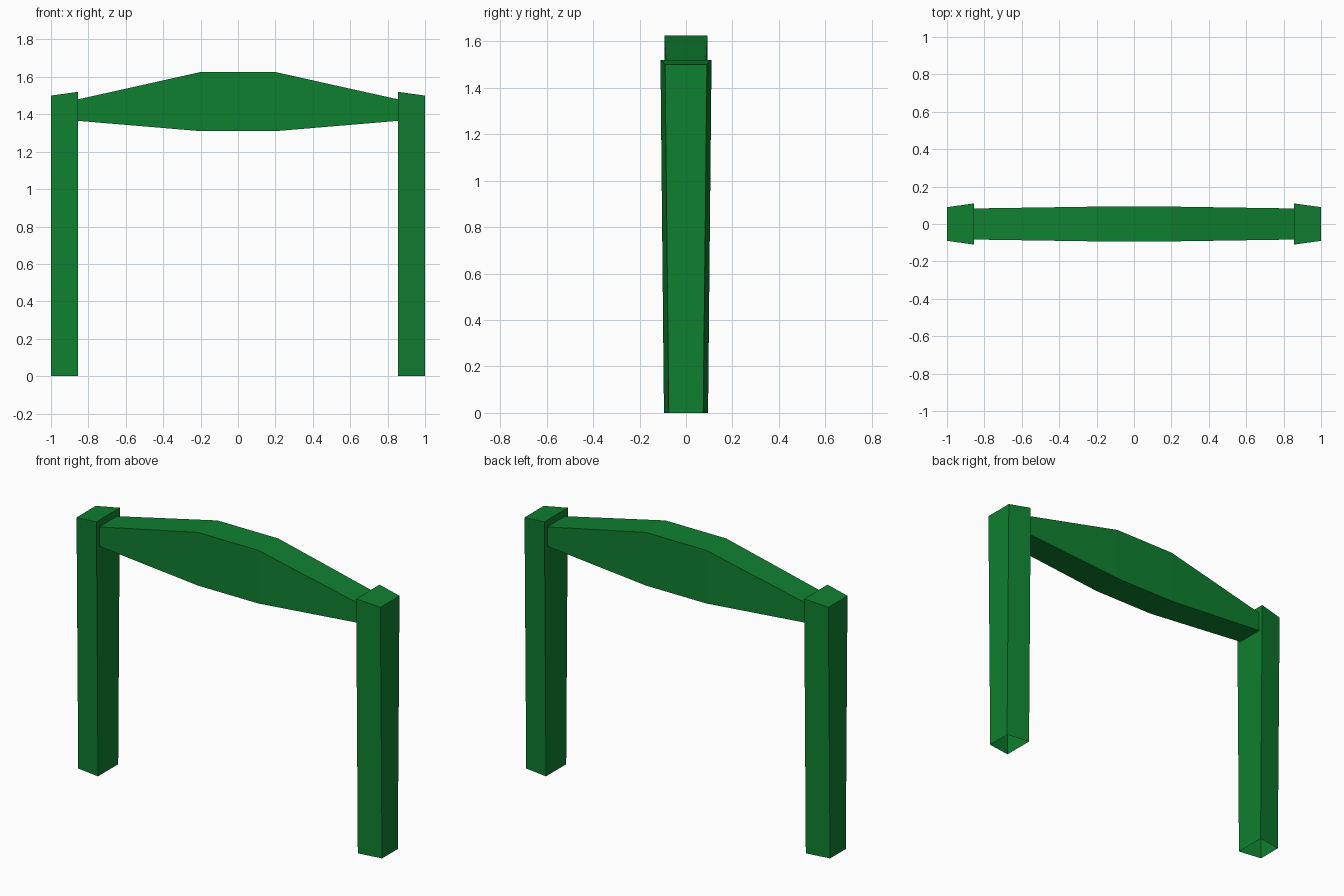
import bpy, bmesh

if "Cube" in bpy.data.objects:
    bpy.data.objects.remove(bpy.data.objects["Cube"])

green = bpy.data.materials.new("green paint")
green.diffuse_color = (0.0048, 0.216, 0.0296, 1)
green.use_nodes = True
green.node_tree.nodes["Principled BSDF"].inputs["Base Color"].default_value = green.diffuse_color


def loft(name, sections, cap_first, cap_last):
    """Skin a row of matching four-point sections, with optional end caps."""
    bm = bmesh.new()
    rings = [[bm.verts.new(p) for p in s] for s in sections]
    for a, b in zip(rings, rings[1:]):
        for i in range(4):
            j = (i + 1) % 4
            bm.faces.new((a[i], a[j], b[j], b[i]))
    if cap_first:
        bm.faces.new(rings[0][::-1])
    if cap_last:
        bm.faces.new(rings[-1])
    bmesh.ops.recalc_face_normals(bm, faces=bm.faces)
    mesh = bpy.data.meshes.new(name)
    bm.to_mesh(mesh)
    bm.free()
    mesh.materials.append(green)
    obj = bpy.data.objects.new(name, mesh)
    bpy.context.collection.objects.link(obj)
    return obj


INNER, OUTER = 0.855, 1.0


def post_ring(side, w_in, w_out, z_in, z_out):
    ring = [(INNER, -w_in, z_in), (OUTER, -w_out, z_out),
            (OUTER, w_out, z_out), (INNER, w_in, z_in)]
    return [(side * x, y, z) for x, y, z in ring][::side]


# Posts: tapered, sloped cap on top, open underneath
for label, side in (("left_post", -1), ("right_post", 1)):
    loft(label, [post_ring(side, 0.095, 0.074, 0, 0),
                 post_ring(side, 0.11, 0.09, 1.52, 1.5)], False, True)

# Crossbeam: deep in the middle, narrow at the posts (x, half width, low, high)
stations = [(-INNER, 0.083, 1.365, 1.48), (-0.2, 0.093, 1.31, 1.626),
            (0.2, 0.093, 1.31, 1.626), (INNER, 0.083, 1.365, 1.48)]
loft("crossbeam", [[(x, -w, lo), (x, w, lo), (x, w, hi), (x, -w, hi)]
                   for x, w, lo, hi in stations], False, False)
